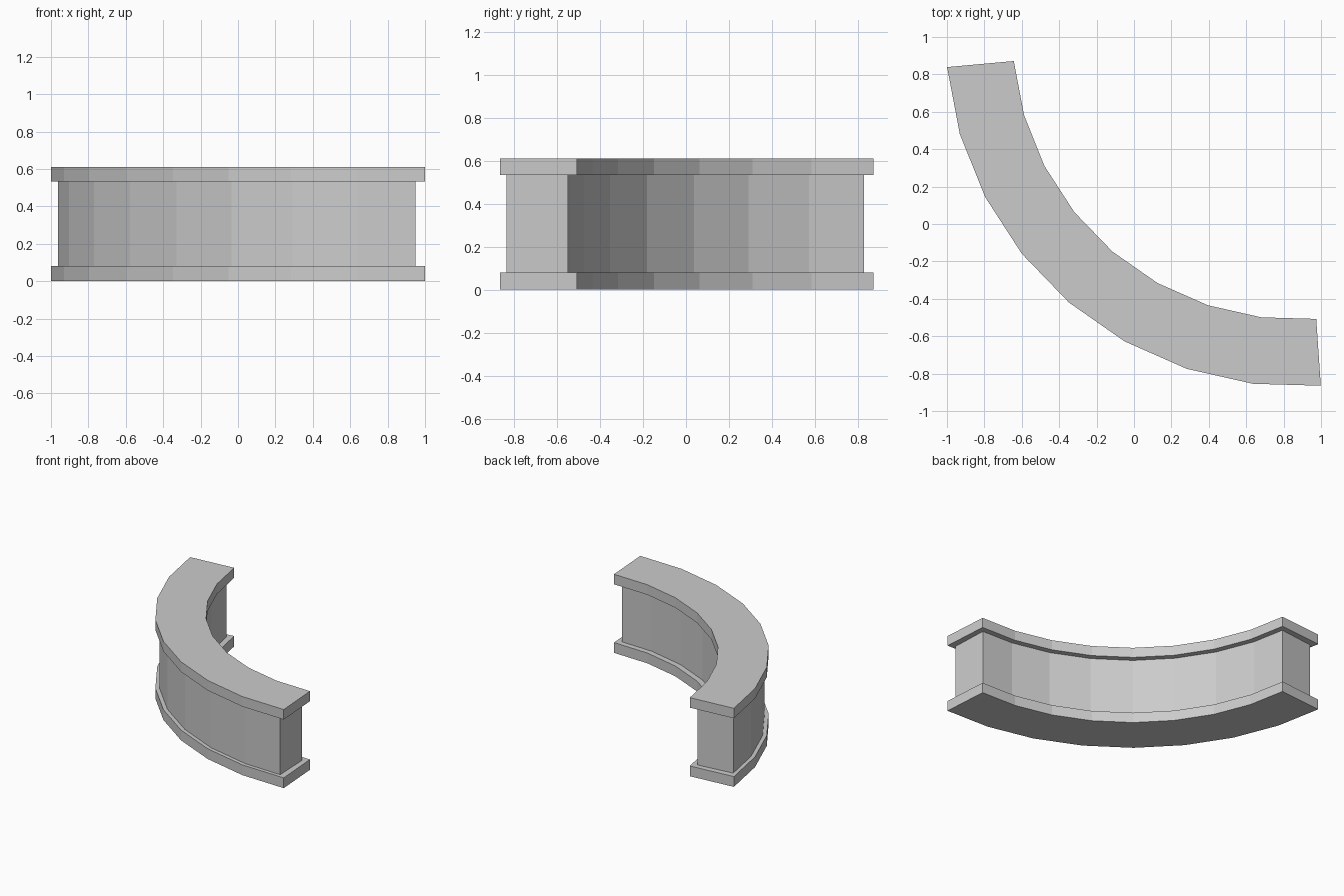
import bpy, bmesh
from math import radians, cos, sin

if "Cube" in bpy.data.objects:
    bpy.data.objects.remove(bpy.data.objects["Cube"])

CX, CY = 0.871, 1.009          # centre of the curve
A0, A1, SEGS = 185.2, 273.9, 8  # sweep in degrees


def arc(radius, inset=0.0):
    """Points along the curve; the end points may be pulled in by an angle."""
    pts = []
    for i in range(SEGS + 1):
        a = A0 + (A1 - A0) * i / SEGS
        r = radius
        if inset and i in (0, SEGS):
            a += inset if i == 0 else -inset
            r -= 0.003          # stay on the straight facet
        a = radians(a)
        pts.append((CX + r * cos(a), CY + r * sin(a)))
    return pts


def curved_slab(name, r_in, r_out, z0, z1, inset=0.0):
    """Solid curved bar with a single flat outline, extruded from z0 to z1."""
    outline = arc(r_out, inset) + arc(r_in, inset)[::-1]
    bm = bmesh.new()
    base = bm.faces.new([bm.verts.new((x, y, z0)) for x, y in outline])
    top = bmesh.ops.extrude_face_region(bm, geom=[base], use_keep_orig=True)
    verts = [g for g in top["geom"] if isinstance(g, bmesh.types.BMVert)]
    bmesh.ops.translate(bm, verts=verts, vec=(0, 0, z1 - z0))
    bmesh.ops.recalc_face_normals(bm, faces=bm.faces)
    mesh = bpy.data.meshes.new(name)
    bm.to_mesh(mesh)
    bm.free()
    obj = bpy.data.objects.new(name, mesh)
    bpy.context.collection.objects.link(obj)
    return obj


# Base plinth, recessed wall and matching cap
curved_slab("base_plinth", 1.520, 1.878, 0.0, 0.08)
curved_slab("curved_wall", 1.563, 1.849, 0.08, 0.533, inset=1.5)
curved_slab("top_cap", 1.520, 1.878, 0.533, 0.611)
